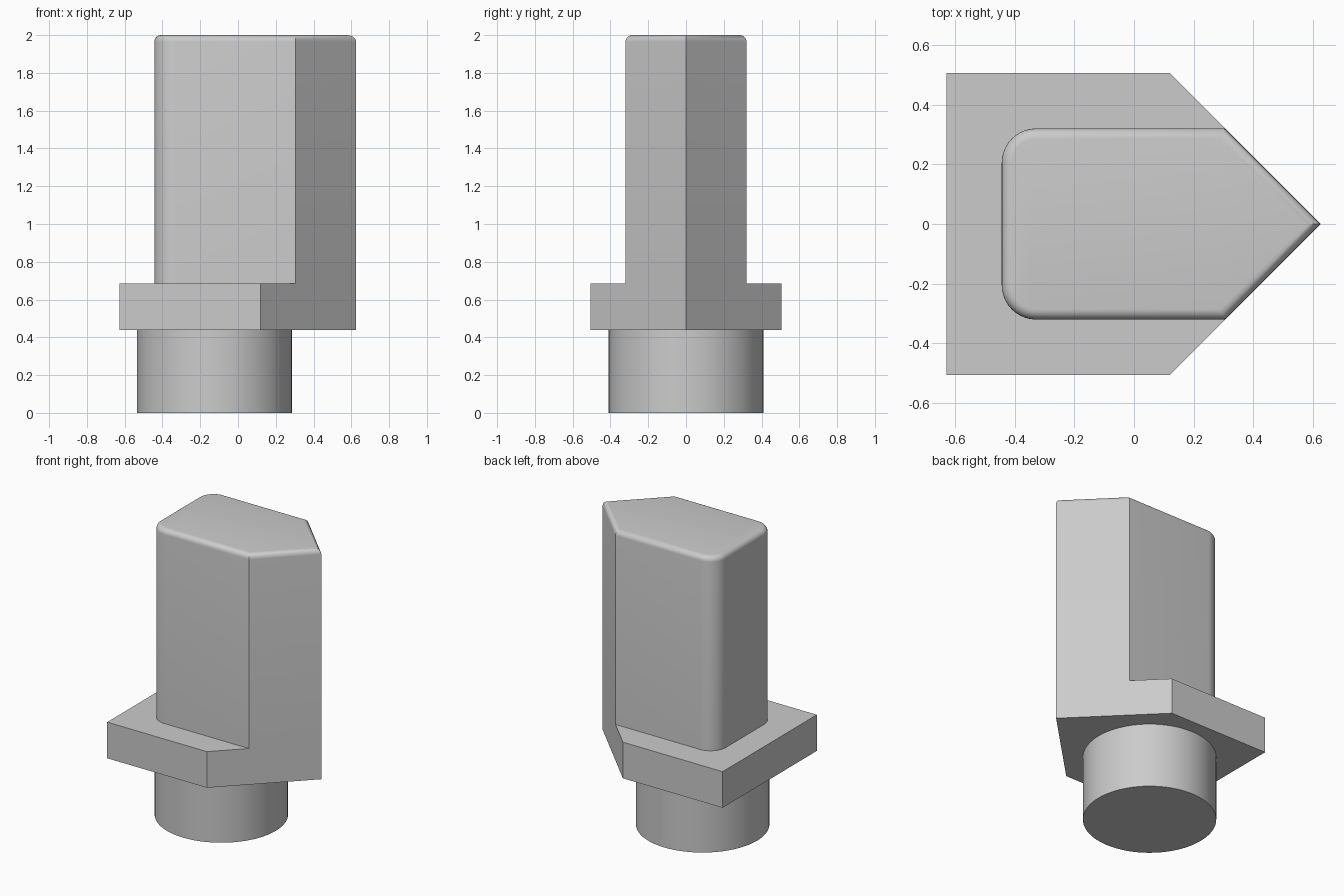
import bpy, bmesh, math

cube = bpy.data.objects.get("Cube")
if cube:
    bpy.data.objects.remove(cube, do_unlink=True)

# Single plain grey material
GREY = (0.6, 0.6, 0.6, 1.0)
grey = bpy.data.materials.new("plain_grey")
grey.use_nodes = True
grey.diffuse_color = GREY
grey.node_tree.nodes["Principled BSDF"].inputs["Base Color"].default_value = GREY

TIP_X = 0.625
PEG_TOP, PLATE_TOP, POST_TOP = 0.44, 0.685, 2.0


def finish(obj):
    """Assign the material and smooth only the curved surfaces."""
    obj.data.materials.append(grey)
    bpy.ops.object.select_all(action='DESELECT')
    obj.select_set(True)
    bpy.context.view_layer.objects.active = obj
    bpy.ops.object.shade_smooth_by_angle(angle=math.radians(30))


def pointed_prism(name, back_x, half_width, z0, z1, corner=0.0, fillet=0.0):
    """Five-sided block with a 45 degree nose pointing to +x."""
    kink_x = TIP_X - half_width
    outline = [(back_x, -half_width), (kink_x, -half_width), (TIP_X, 0),
               (kink_x, half_width), (back_x, half_width)]
    bm = bmesh.new()
    base = bm.faces.new([bm.verts.new((x, y, z0)) for x, y in outline])
    grown = bmesh.ops.extrude_face_region(bm, geom=[base], use_keep_orig=True)
    top_verts = [v for v in grown["geom"] if isinstance(v, bmesh.types.BMVert)]
    bmesh.ops.translate(bm, verts=top_verts, vec=(0, 0, z1 - z0))
    bmesh.ops.recalc_face_normals(bm, faces=bm.faces[:])

    # Round the two upright back corners, then the top rim
    if corner:
        uprights = [e for e in bm.edges
                    if all(abs(v.co.x - back_x) < 1e-4 for v in e.verts)
                    and abs(e.verts[0].co.z - e.verts[1].co.z) > 0.1]
        bmesh.ops.bevel(bm, geom=uprights, offset=corner, segments=10,
                        profile=0.5, affect='EDGES')
    if fillet:
        rim = [e for e in bm.edges if all(v.co.z > z1 - 1e-4 for v in e.verts)]
        bmesh.ops.bevel(bm, geom=rim, offset=fillet, segments=6,
                        profile=0.5, affect='EDGES')
    mesh = bpy.data.meshes.new(name)
    bm.to_mesh(mesh)
    bm.free()
    obj = bpy.data.objects.new(name, mesh)
    bpy.context.collection.objects.link(obj)
    finish(obj)


# Round peg at the bottom
bpy.ops.mesh.primitive_cylinder_add(vertices=96, radius=0.41, depth=PEG_TOP,
                                    location=(-0.125, 0, PEG_TOP / 2))
peg = bpy.context.object
peg.name = "round_peg"
finish(peg)

# Flange plate and the tall post, sharing the same nose
pointed_prism("flange_plate", -0.628, 0.505, PEG_TOP, PLATE_TOP)
pointed_prism("pointed_post", -0.443, 0.32, PLATE_TOP, POST_TOP,
              corner=0.115, fillet=0.035)
